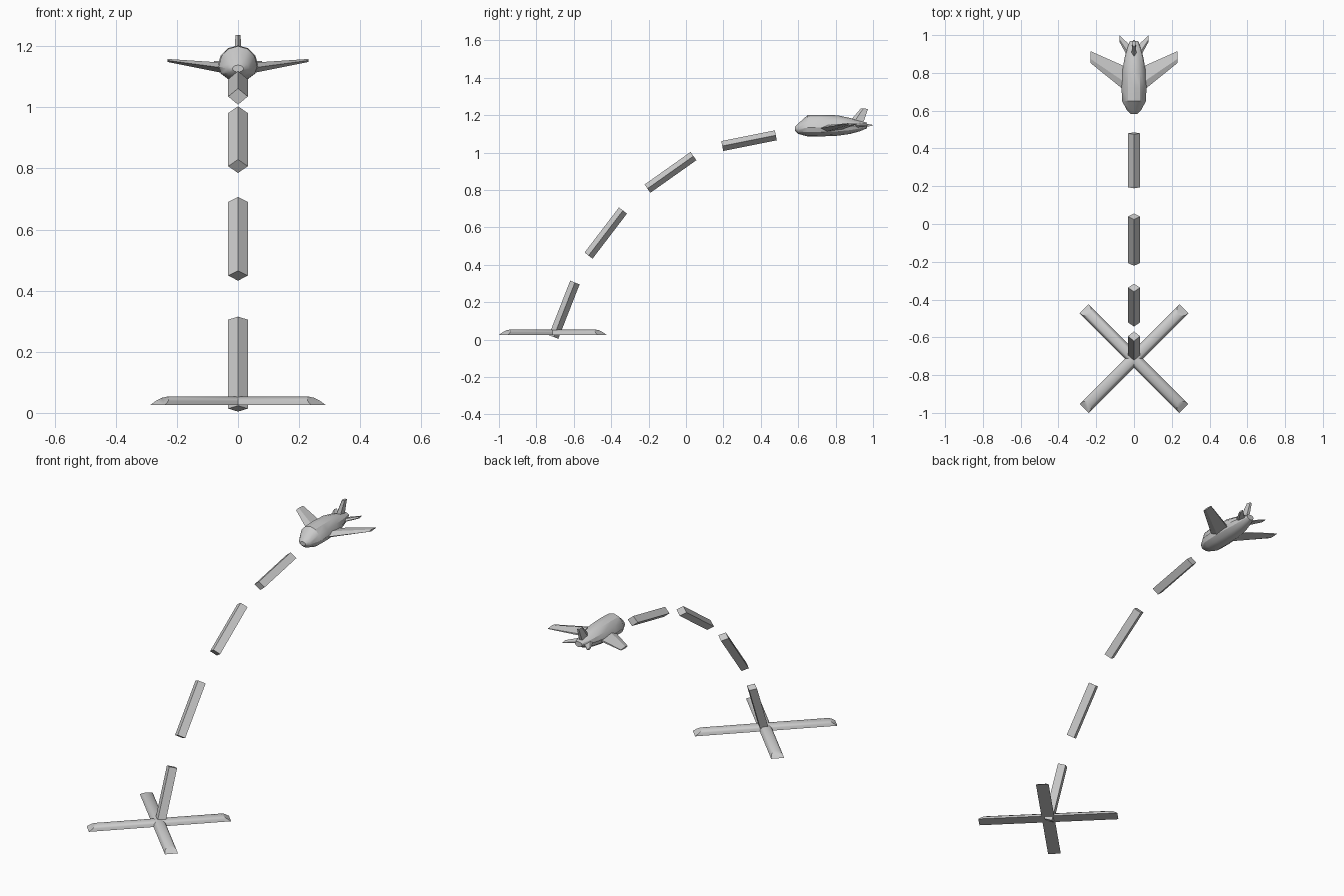
import bpy, bmesh
from math import sin, cos, pi, radians
from mathutils import Vector

if "Cube" in bpy.data.objects:
    bpy.data.objects.remove(bpy.data.objects["Cube"])


def loft(name, rings, smooth=None):
    """Skin a list of equal-length rings of points and cap both ends."""
    bm = bmesh.new()
    rows = [[bm.verts.new(p) for p in r] for r in rings]
    n = len(rows[0])
    for a, b in zip(rows, rows[1:]):
        for i in range(n):
            bm.faces.new((a[i], a[(i + 1) % n], b[(i + 1) % n], b[i]))
    bm.faces.new(rows[0])
    bm.faces.new(rows[-1])
    bmesh.ops.recalc_face_normals(bm, faces=bm.faces)
    me = bpy.data.meshes.new(name)
    bm.to_mesh(me)
    bm.free()
    ob = bpy.data.objects.new(name, me)
    bpy.context.collection.objects.link(ob)
    if smooth:
        bpy.ops.object.select_all(action='DESELECT')
        ob.select_set(True)
        bpy.context.view_layer.objects.active = ob
        bpy.ops.object.shade_smooth_by_angle(angle=radians(smooth))
    return ob


# Trail of four diamond-section dashes: (y, z) of lower and upper end
dashes = [((-0.708, 0.014), (-0.594, 0.305)),
          ((-0.521, 0.449), (-0.337, 0.690)),
          ((-0.206, 0.807), (0.040, 0.981)),
          ((0.194, 1.035), (0.480, 1.092))]
for k, (a, b) in enumerate(dashes):
    a, b = Vector((0, *a)), Vector((0, *b))
    d = (b - a).normalized()
    up = Vector((0, -d.z, d.y)) * 0.027
    side = Vector((0.032, 0, 0))
    loft(f"trail_dash_{k + 1}",
         [[p + up, p + side, p - up, p - side] for p in (a, b)])

# Ground cross: two domed bars with slanted ends
base_z, height, half_w = 0.025, 0.028, 0.034
for k, ang in enumerate((pi / 4, -pi / 4)):
    u, v = Vector((cos(ang), sin(ang), 0)), Vector((-sin(ang), cos(ang), 0))
    rings = []
    for s in (-1, 1):
        ring = []
        for i in range(7):
            t = pi * i / 6
            h = sin(t)
            ring.append(Vector((0, -0.7125, base_z + height * h))
                        + u * s * (0.373 - 0.043 * h) + v * half_w * cos(t))
        rings.append(ring)
    loft(f"cross_bar_{k + 1}", rings, 40)

# Fuselage: y, half width, bottom z, widest z, top z
sections = [(0.583, 0.018, 1.115, 1.126, 1.138),
            (0.600, 0.036, 1.100, 1.126, 1.155),
            (0.650, 0.063, 1.086, 1.133, 1.200),
            (0.720, 0.066, 1.086, 1.135, 1.202),
            (0.810, 0.062, 1.090, 1.137, 1.199),
            (0.880, 0.050, 1.100, 1.140, 1.184),
            (0.930, 0.037, 1.114, 1.144, 1.170),
            (0.968, 0.022, 1.130, 1.147, 1.160)]
rings = []
for y, w, lo, mid, hi in sections:
    ring = []
    for i in range(12):
        t = 2 * pi * i / 12
        s = sin(t)
        ring.append((w * cos(t), y, mid + s * (hi - mid if s > 0 else mid - lo)))
    rings.append(ring)
loft("fuselage", rings, 30)


def surface(name, root, tip):
    """Mirrored tapered flying surface; each end is x, y0, y1, z, thickness."""
    def ring(x, y0, y1, z, th):
        ym = y0 + (y1 - y0) * 0.35
        return [(x, y0, z), (x, ym, z + th / 2), (x, y1, z + th * 0.15),
                (x, y1, z - th * 0.15), (x, ym, z - th / 2)]
    ob = loft(name, [ring(*root), ring(*tip)])
    ob.modifiers.new("mirror", 'MIRROR')


# Wings and tailplanes
surface("wings", (0.035, 0.695, 0.828, 1.127, 0.036), (0.23, 0.852, 0.915, 1.153, 0.010))
surface("tailplanes", (0.02, 0.86, 0.945, 1.142, 0.020), (0.078, 0.966, 1.0, 1.146, 0.012))

# Tail fin, vertical and swept back
fin = []
for z, y0, y1, w in ((1.155, 0.865, 0.945, 0.014), (1.236, 0.935, 0.973, 0.008)):
    ym = y0 + (y1 - y0) * 0.35
    fin.append([(0, y0, z), (w, ym, z), (w * 0.7, y1, z - 0.003),
                (-w * 0.7, y1, z - 0.003), (-w, ym, z)])
loft("tail_fin", fin)
